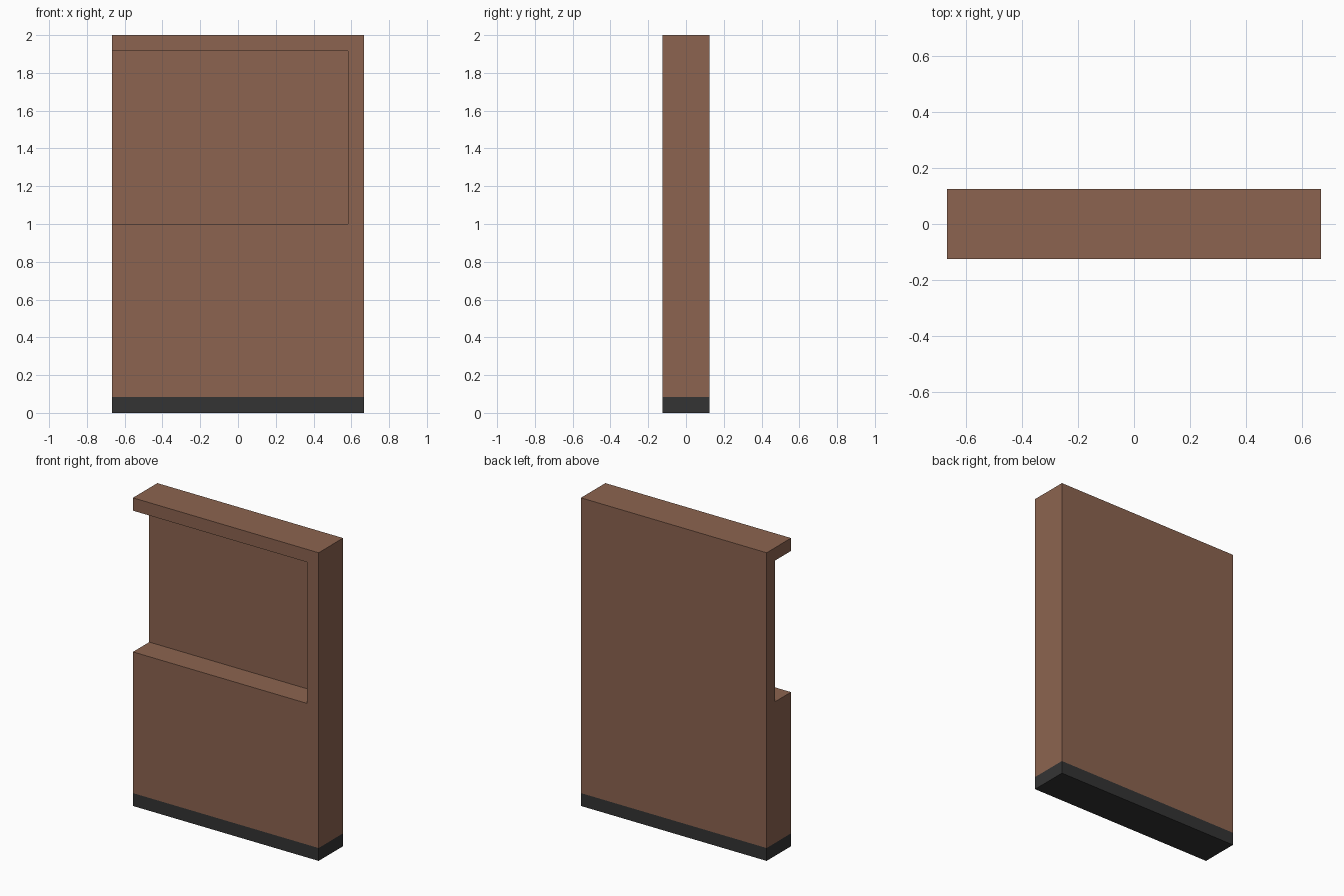
import bpy

if "Cube" in bpy.data.objects:
    bpy.data.objects.remove(bpy.data.objects["Cube"], do_unlink=True)

U = 1 / 12                      # building unit
W, D, H = 8 * U, 1.5 * U, 2.0   # half width, half depth, height


def material(name, rgb):
    m = bpy.data.materials.new(name)
    m.use_nodes = True
    m.diffuse_color = (*rgb, 1)
    bsdf = m.node_tree.nodes["Principled BSDF"]
    bsdf.inputs["Base Color"].default_value = (*rgb, 1)
    bsdf.inputs["Roughness"].default_value = 0.8
    return m


def box(name, low, high, mat=None):
    centre = [(a + b) / 2 for a, b in zip(low, high)]
    bpy.ops.mesh.primitive_cube_add(size=1, location=centre)
    ob = bpy.context.object
    ob.name = name
    ob.scale = [b - a for a, b in zip(low, high)]
    bpy.ops.object.transform_apply(location=True, rotation=False, scale=True)
    if mat:
        ob.data.materials.append(mat)
    return ob


brown = material("warm brown", (0.262, 0.127, 0.080))
charcoal = material("charcoal", (0.034, 0.034, 0.034))

# Dark plinth under the panel
box("base_plinth", (-W, -D, 0), (W, D, U), charcoal)

# Thick wall panel
panel = box("wall_panel", (-W, -D, U), (W, D, H), brown)

# Front recess, open at the front and at the -x end
cutter = box("recess_cutter", (-W - 0.2, -D - 0.2, 1.0), (W - U, D - U, H - U), brown)
cutter.hide_render = True
mod = panel.modifiers.new("recess", "BOOLEAN")
mod.operation = "DIFFERENCE"
mod.solver = "EXACT"
mod.object = cutter
bpy.context.view_layer.objects.active = panel
bpy.ops.object.modifier_apply(modifier=mod.name)
bpy.data.objects.remove(cutter, do_unlink=True)
